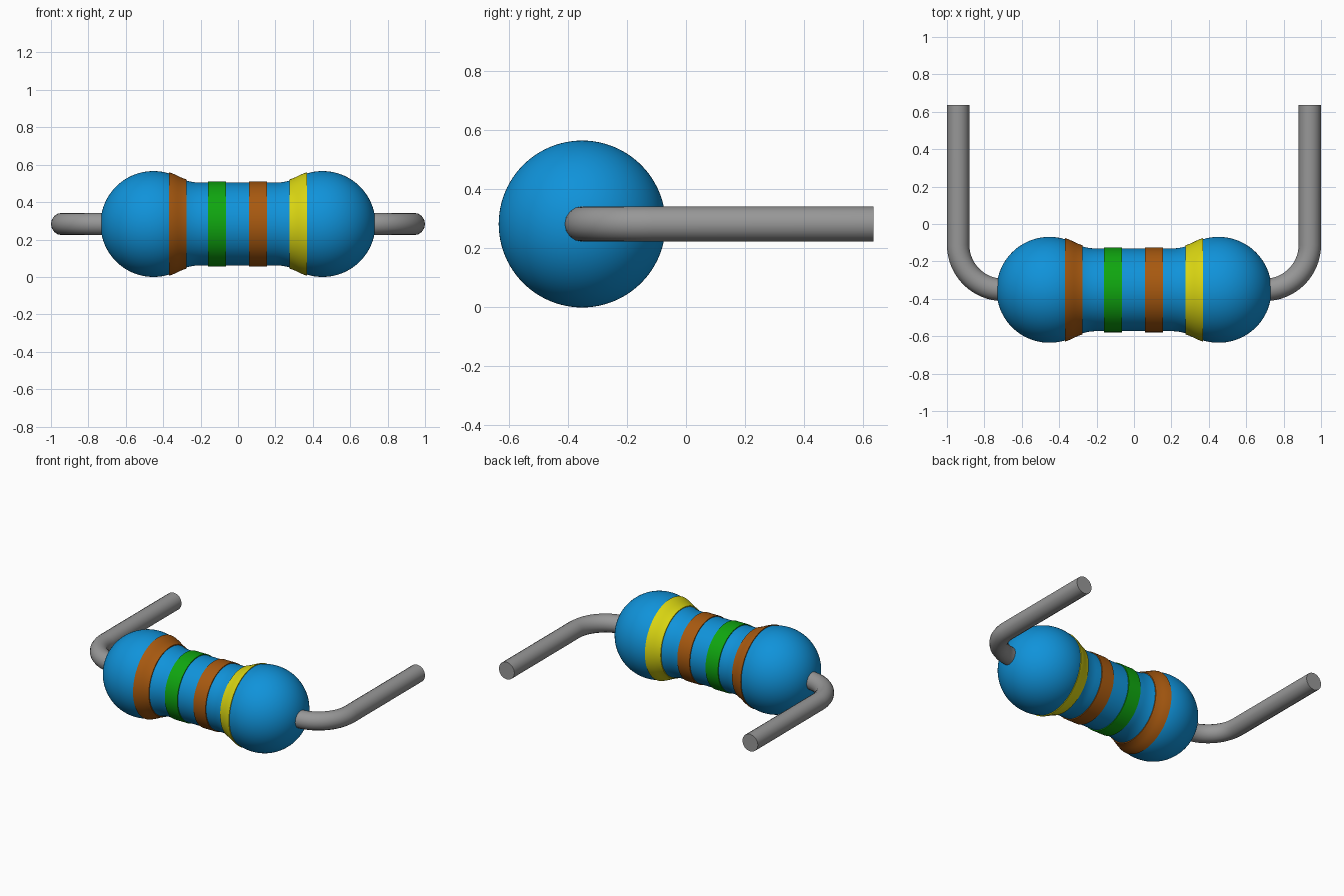
import bpy, bmesh, math
from mathutils import Vector

cube = bpy.data.objects.get("Cube")
if cube:
    bpy.data.objects.remove(cube, do_unlink=True)

AXIS = Vector((0, -0.352, 0.283))       # centre line of the body runs along x
BULB_X, BULB_R = 0.452, 0.283           # rounded ends
WAIST_R, WAIST_X = 0.221, 0.2           # straight middle
SEGMENTS = 96


def material(name, rgb, roughness=0.5):
    m = bpy.data.materials.new(name)
    m.use_nodes = True
    m.diffuse_color = (*rgb, 1)
    bsdf = m.node_tree.nodes["Principled BSDF"]
    bsdf.inputs["Base Color"].default_value = (*rgb, 1)
    bsdf.inputs["Roughness"].default_value = roughness
    return m


blue = material("body blue", (0.005, 0.29, 0.70))
brown = material("band brown", (0.39, 0.10, 0.005))
green = material("band green", (0.005, 0.38, 0.005))
yellow = material("band yellow", (0.70, 0.67, 0.006))
metal = material("wire grey", (0.31, 0.31, 0.31))

# Fillet that is tangent to both the bulb and the waist
SPAN = BULB_X - WAIST_X
FILLET = (WAIST_R**2 + SPAN**2 - BULB_R**2) / (2 * (BULB_R - WAIST_R))
JOIN_X = BULB_X - SPAN * BULB_R / (BULB_R + FILLET)


def body_radius(x):
    x = abs(x)
    if x <= WAIST_X:
        return WAIST_R
    if x <= JOIN_X:
        return WAIST_R + FILLET - math.sqrt(FILLET**2 - (x - WAIST_X)**2)
    return math.sqrt(max(0, BULB_R**2 - (x - BULB_X)**2))


def smooth(obj):
    bpy.ops.object.select_all(action='DESELECT')
    obj.select_set(True)
    bpy.context.view_layer.objects.active = obj
    bpy.ops.object.shade_smooth_by_angle(angle=math.radians(35))


def lathe(name, profile, mat):
    """Revolve (x, radius) points around the body axis."""
    bm = bmesh.new()
    verts = [bm.verts.new((x, 0, r)) for x, r in profile]
    edges = [bm.edges.new(pair) for pair in zip(verts, verts[1:])]
    bmesh.ops.spin(bm, geom=verts + edges, cent=(0, 0, 0), axis=(1, 0, 0),
                   angle=math.tau, steps=SEGMENTS)
    bmesh.ops.remove_doubles(bm, verts=bm.verts, dist=1e-5)
    bmesh.ops.recalc_face_normals(bm, faces=bm.faces)
    mesh = bpy.data.meshes.new(name)
    bm.to_mesh(mesh)
    bm.free()
    mesh.materials.append(mat)
    obj = bpy.data.objects.new(name, mesh)
    obj.location = AXIS
    bpy.context.collection.objects.link(obj)
    smooth(obj)


# Body: bulb arc, fillet and waist on one side, then mirrored
tip_angle = math.acos((JOIN_X - BULB_X) / BULB_R)
half = [(BULB_X + BULB_R * math.cos(tip_angle * i / 32),
         BULB_R * math.sin(tip_angle * i / 32)) for i in range(33)]
for i in range(1, 9):
    x = JOIN_X + (WAIST_X - JOIN_X) * i / 8
    half.append((x, body_radius(x)))
lathe("body", half + [(-x, r) for x, r in reversed(half)], blue)


# Painted bands that follow the body surface, slightly raised
def band(name, x0, x1, mat, lift=0.006, steps=8):
    xs = [x0 + (x1 - x0) * i / steps for i in range(steps + 1)]
    outer = [(x, body_radius(x) + lift) for x in xs]
    lathe(name, [(x0, body_radius(x0) - 0.01)] + outer
          + [(x1, body_radius(x1) - 0.01)], mat)


band("band_outer_right", -0.37, -0.275, brown)
band("band_inner_right", -0.16, -0.063, green)
band("band_inner_left", 0.06, 0.155, brown)
band("band_outer_left", 0.275, 0.37, yellow)


# Wire leads: out of the bulb, round a bend, then straight back
def lead(name, side):
    bend, wire_x, wire_r = 0.24, 0.94, 0.06
    path = [(0.6, AXIS.y)]
    for i in range(17):
        a = math.pi / 2 * i / 16
        path.append((wire_x - bend + bend * math.sin(a),
                     AXIS.y + bend - bend * math.cos(a)))
    path.append((wire_x, 0.635))
    curve = bpy.data.curves.new(name, 'CURVE')
    curve.dimensions = '3D'
    curve.bevel_depth = wire_r
    curve.bevel_resolution = 6
    curve.use_fill_caps = True
    spline = curve.splines.new('POLY')
    spline.points.add(len(path) - 1)
    for point, (x, y) in zip(spline.points, path):
        point.co = (side * x, y, AXIS.z, 1)
    curve.materials.append(metal)
    obj = bpy.data.objects.new(name, curve)
    bpy.context.collection.objects.link(obj)
    bpy.ops.object.select_all(action='DESELECT')
    obj.select_set(True)
    bpy.context.view_layer.objects.active = obj
    bpy.ops.object.convert(target='MESH')
    smooth(bpy.context.view_layer.objects.active)


lead("lead_left", 1)
lead("lead_right", -1)
